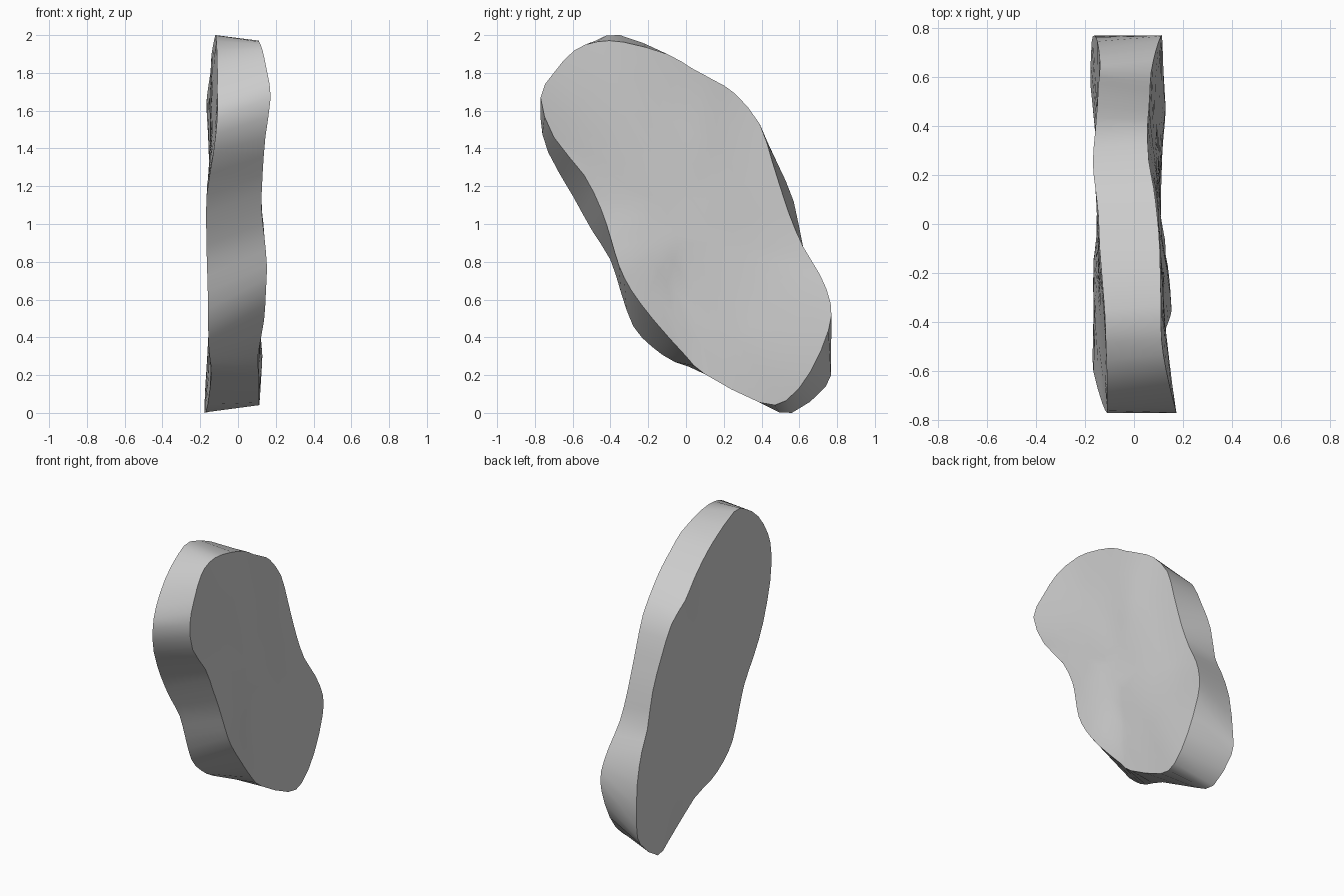
import bpy
import bmesh
from mathutils import Vector

default_cube = bpy.data.objects.get("Cube")
if default_cube:
    bpy.data.objects.remove(default_cube, do_unlink=True)

# Control points of the two rims as (x, y, z), paired across the thickness
LEFT_RIM = [
    (.173, -.77, 1.67), (.155, -.7, 1.8), (.13, -.59, 1.92), (.112, -.47, 1.965),
    (.11, -.33, 1.963), (.105, -.1, 1.9), (.095, .03, 1.825), (.08, .15, 1.76),
    (.06, .26, 1.69), (.055, .39, 1.53), (.06, .46, 1.32), (.065, .54, 1.07),
    (.07, .62, .88), (.09, .71, .73), (.11, .766, .58), (.115, .755, .44),
    (.118, .66, .22), (.115, .53, .065), (.11, .39, .055), (.11, .1, .205),
    (.105, 0, .3), (.138, -.17, .49), (.148, -.29, .65), (.153, -.355, .78),
    (.14, -.4, .93), (.125, -.45, 1.08), (.13, -.54, 1.26), (.145, -.7, 1.46),
]
RIGHT_RIM = [
    (-.11, -.77, 1.56), (-.11, -.735, 1.7), (-.11, -.63, 1.86), (-.115, -.48, 1.97),
    (-.12, -.35, 2), (-.14, -.1, 1.9), (-.145, .03, 1.81), (-.157, .14, 1.73),
    (-.168, .25, 1.63), (-.158, .38, 1.52), (-.15, .48, 1.33), (-.145, .57, 1.12),
    (-.14, .62, .88), (-.14, .68, .75), (-.15, .745, .55), (-.162, .768, .27),
    (-.173, .74, .14), (-.177, .56, 0), (-.16, .41, .045), (-.14, .11, .21),
    (-.147, -.06, .27), (-.155, -.18, .35), (-.158, -.28, .46), (-.16, -.345, .64),
    (-.165, -.4, .81), (-.168, -.5, .97), (-.166, -.6, 1.15), (-.13, -.73, 1.38),
]
# Shallow swells and hollows inside the two broad faces
LEFT_SWELLS = [(.13, .5, .26), (.1, 0, .65), (.1, 0, 1.1), (.1, 0, 1.5), (.12, -.3, 1.2)]
RIGHT_SWELLS = [(-.167, -.22, 1.08), (-.147, .04, .6), (-.147, .04, 1.05), (-.147, 0, 1.5)]


def rounded_loop(points, steps=2):
    """Closed smooth curve that passes through the control points."""
    pts = [Vector(p) for p in points]
    count = len(pts)
    loop = []
    for i in range(count):
        before, start = pts[i - 1], pts[i]
        end, after = pts[(i + 1) % count], pts[(i + 2) % count]
        for step in range(steps):
            t = step / steps
            point = start + t / 2 * (
                (end - before)
                + t * (2 * before - 5 * start + 4 * end - after)
                + t * t * (3 * (start - end) + after - before))
            point.y = max(-.77, min(.77, point.y))
            point.z = max(0, min(2, point.z))
            loop.append(point)
    return loop


def band(bm, first, second):
    for i in range(len(first)):
        bm.faces.new((first[i - 1], first[i], second[i], second[i - 1]))


def blended_depth(y, z, guides):
    """Depth at a point of a face, averaged from the guides by nearness."""
    total = weight_sum = 0
    for x, gy, gz in guides:
        weight = ((y - gy) ** 2 + (z - gz) ** 2 + .001) ** -1.5
        total += weight * x
        weight_sum += weight
    return total / weight_sum


def broad_face(bm, rim, control, swells):
    """Fill a rim with a gently rippled face."""
    centre = Vector((0, 0, 1))
    outer = rim
    for fraction in (.2, .4, .6, .8):
        ring = []
        for vert in rim:
            point = vert.co.lerp(centre, fraction)
            point.x = blended_depth(point.y, point.z, control + swells)
            ring.append(bm.verts.new(point))
        band(bm, outer, ring)
        outer = ring
    bm.faces.new(outer)


def flat_material(name, colour):
    material = bpy.data.materials.new(name)
    material.use_nodes = True
    material.diffuse_color = colour
    shader = next(n for n in material.node_tree.nodes if n.type == "BSDF_PRINCIPLED")
    shader.inputs["Base Color"].default_value = colour
    return material


# Slab: two wavy faces joined by a rounded edge band
bm = bmesh.new()
left = [bm.verts.new(p) for p in rounded_loop(LEFT_RIM)]
right = [bm.verts.new(p) for p in rounded_loop(RIGHT_RIM)]
band(bm, left, right)
broad_face(bm, left, LEFT_RIM, LEFT_SWELLS)
broad_face(bm, right, RIGHT_RIM, RIGHT_SWELLS)
bmesh.ops.recalc_face_normals(bm, faces=bm.faces)

mesh = bpy.data.meshes.new("stone_slab")
bm.to_mesh(mesh)
bm.free()
slab = bpy.data.objects.new("stone_slab", mesh)
bpy.context.collection.objects.link(slab)
mesh.materials.append(flat_material("light grey stone", (.6, .6, .6, 1)))

# Smooth faces with a crisp edge around both rims
bpy.ops.object.select_all(action="DESELECT")
slab.select_set(True)
bpy.context.view_layer.objects.active = slab
bpy.ops.object.shade_smooth_by_angle(angle=.8)
